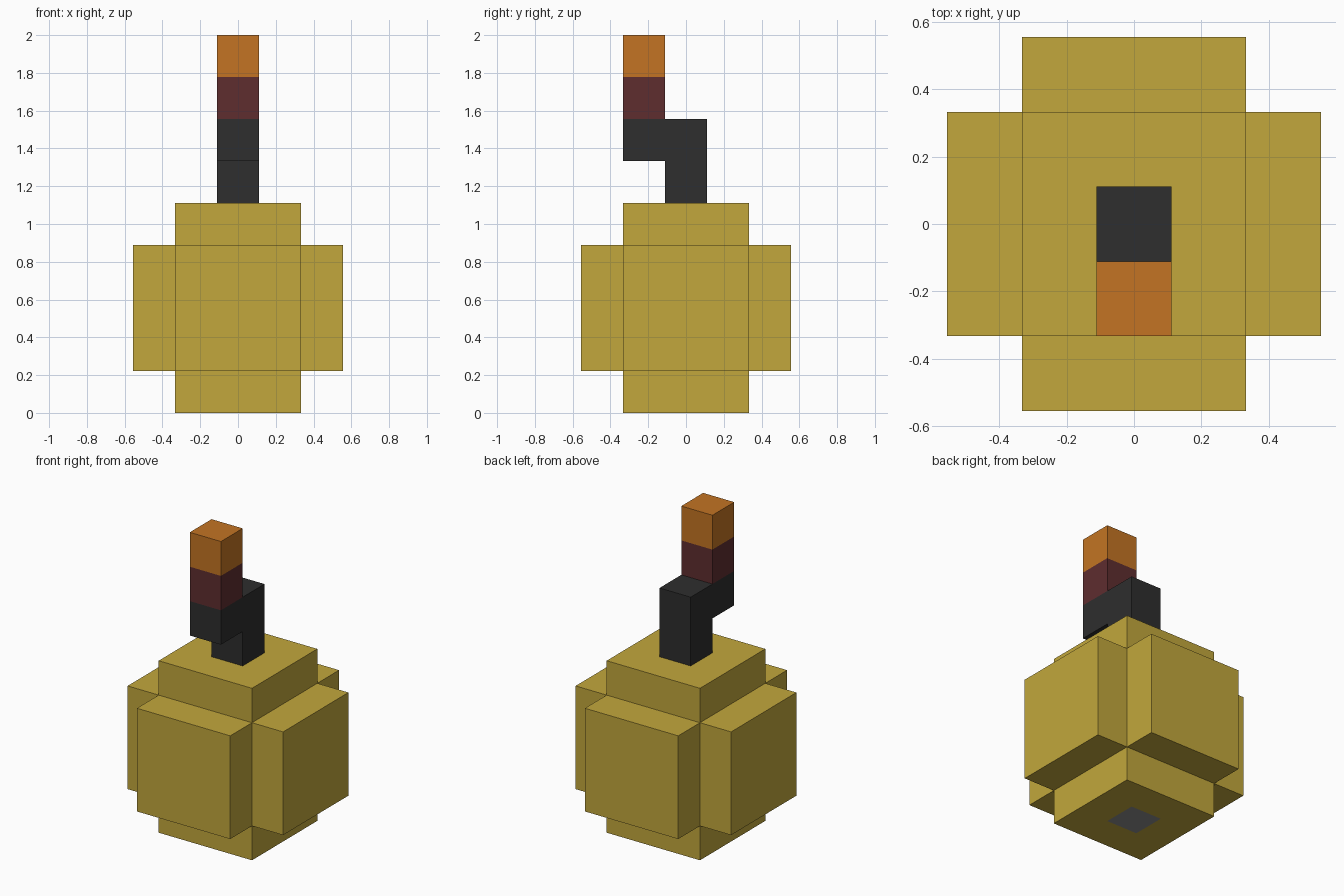
import bpy
import bmesh
from mathutils import Matrix, Vector

U = 2 / 9  # edge of one cubic block

cube = bpy.data.objects.get("Cube")
if cube:
    bpy.data.objects.remove(cube, do_unlink=True)


def linear(value):
    c = value / 255
    return c / 12.92 if c <= 0.04045 else ((c + 0.055) / 1.055) ** 2.4


def make_material(name, rgb):
    mat = bpy.data.materials.new(name)
    mat.use_nodes = True
    color = (*[linear(v) for v in rgb], 1)
    mat.diffuse_color = color
    shader = next(n for n in mat.node_tree.nodes if n.type == "BSDF_PRINCIPLED")
    shader.inputs["Base Color"].default_value = color
    return mat


def add_object(name, bm, *materials):
    mesh = bpy.data.meshes.new(name)
    bm.to_mesh(mesh)
    bm.free()
    for mat in materials:
        mesh.materials.append(mat)
    obj = bpy.data.objects.new(name, mesh)
    bpy.context.collection.objects.link(obj)
    return obj


def add_block(name, center, mat):
    bm = bmesh.new()
    bmesh.ops.create_cube(bm, size=U, matrix=Matrix.Translation(Vector(center) * U))
    return add_object(name, bm, mat)


yellow = make_material("mustard yellow", (194, 167, 60))
charcoal = make_material("charcoal", (46, 46, 46))
maroon = make_material("dark maroon", (94, 45, 47))
orange = make_material("burnt orange", (195, 116, 35))
grey = make_material("mid grey", (142, 142, 142))

# Body: a cube with a raised slab pushed out of each side
bm = bmesh.new()
bmesh.ops.create_cube(bm, size=3 * U, matrix=Matrix.Translation((0, 0, 2.5 * U)))
slabs = bmesh.ops.extrude_discrete_faces(bm, faces=bm.faces[:])["faces"]
for face in slabs:
    face.normal_update()
    bmesh.ops.translate(bm, verts=face.verts[:], vec=face.normal * U)

# Small grey square inset in the underside
base = min(slabs, key=lambda f: f.calc_center_median().z)
bmesh.ops.inset_region(bm, faces=[base], thickness=U, use_even_offset=True)
base.material_index = 1
add_object("body", bm, yellow, grey)

# Fuse: a stepped side profile extruded across the width
profile = [(-0.5, 5), (0.5, 5), (0.5, 7), (-1.5, 7), (-1.5, 6), (-0.5, 6)]
bm = bmesh.new()
side = bm.faces.new([bm.verts.new((-U / 2, y * U, z * U)) for y, z in profile])
result = bmesh.ops.extrude_face_region(bm, geom=[side], use_keep_orig=True)
moved = [g for g in result["geom"] if isinstance(g, bmesh.types.BMVert)]
bmesh.ops.translate(bm, verts=moved, vec=(U, 0, 0))
bmesh.ops.recalc_face_normals(bm, faces=bm.faces[:])
add_object("fuse", bm, charcoal)

# Glowing end of the fuse
add_block("fuse_ember", (0, -1, 7.5), maroon)
add_block("fuse_flame", (0, -1, 8.5), orange)
